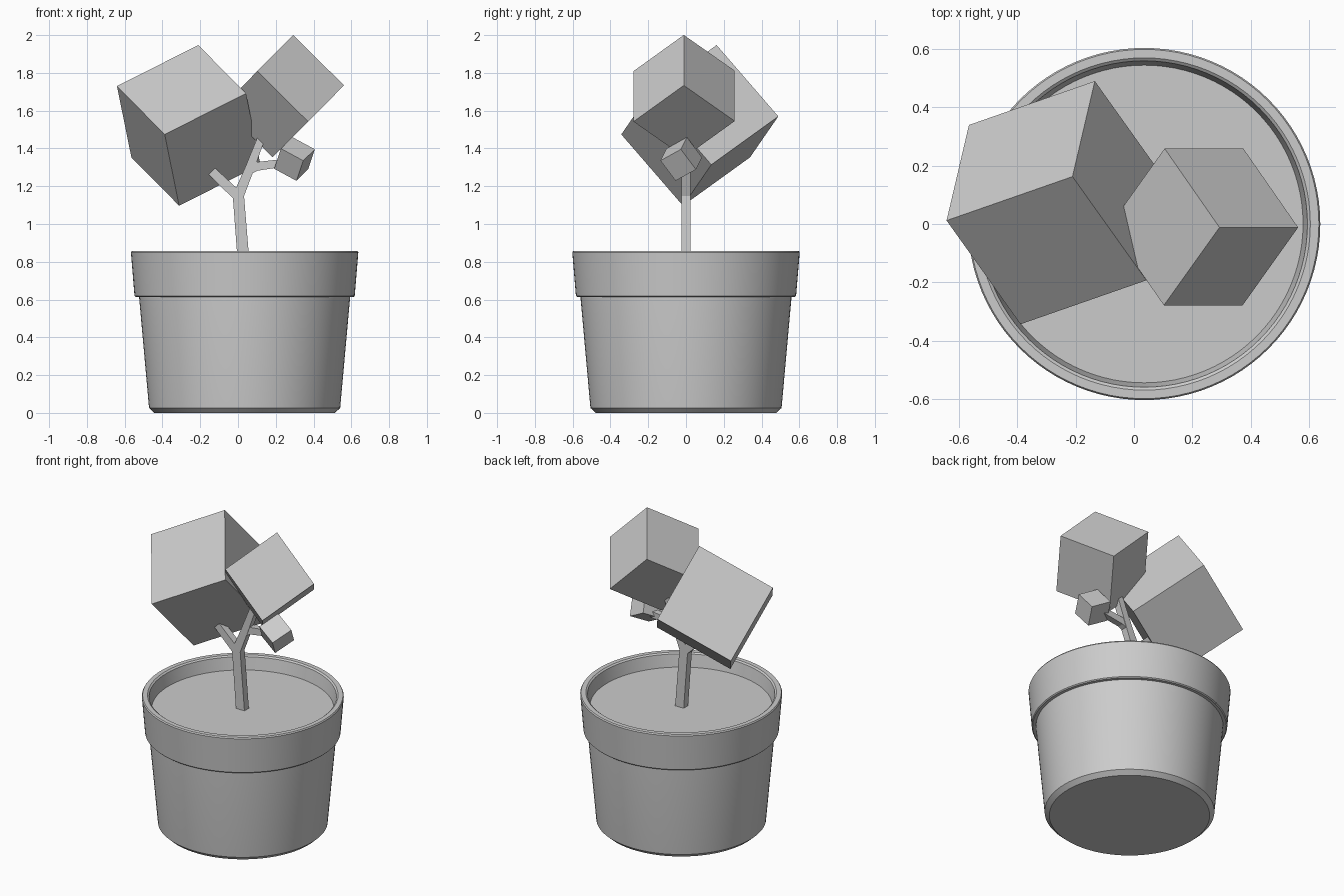
import bpy, bmesh, math
from mathutils import Vector

if "Cube" in bpy.data.objects:
    bpy.data.objects.remove(bpy.data.objects["Cube"])

CX = 0.035  # pot axis


def make_object(name, bm):
    bmesh.ops.recalc_face_normals(bm, faces=bm.faces)
    mesh = bpy.data.meshes.new(name)
    bm.to_mesh(mesh)
    bm.free()
    ob = bpy.data.objects.new(name, mesh)
    bpy.context.collection.objects.link(ob)
    return ob


def lathe(name, profile, steps=96):
    """Spin an (r, z) profile that starts and ends on the axis."""
    bm = bmesh.new()
    verts = [bm.verts.new((CX + r, 0, z)) for r, z in profile]
    edges = [bm.edges.new(p) for p in zip(verts, verts[1:])]
    bmesh.ops.spin(bm, geom=verts + edges, cent=(CX, 0, 0), axis=(0, 0, 1),
                   angle=math.tau, steps=steps)
    bmesh.ops.remove_doubles(bm, verts=bm.verts, dist=1e-4)
    ob = make_object(name, bm)
    bpy.context.view_layer.objects.active = ob
    ob.select_set(True)
    bpy.ops.object.shade_smooth_by_angle(angle=math.radians(25))
    ob.select_set(False)
    return ob


def leaf_cube(name, centre, size, a, b):
    """Cube turned so that two of its edges follow a and b."""
    a = Vector(a).normalized()
    b = Vector(b)
    b = (b - a * a.dot(b)).normalized()
    c = a.cross(b)
    bm = bmesh.new()
    bmesh.ops.create_cube(bm, size=size)
    for v in bm.verts:
        v.co = Vector(centre) + a * v.co.x + b * v.co.y + c * v.co.z
    return make_object(name, bm)


def limb(name, points, half_widths, depth=0.023):
    """Four-sided tapered stem in the xz plane."""
    pts = [Vector((x, 0, z)) for x, z in points]
    bm = bmesh.new()
    rings = []
    for i, (p, h) in enumerate(zip(pts, half_widths)):
        d = (pts[min(i + 1, len(pts) - 1)] - pts[max(i - 1, 0)]).normalized()
        side = Vector((d.z, 0, -d.x)) * h
        deep = Vector((0, depth, 0))
        rings.append([bm.verts.new(p + o) for o in
                      (side + deep, side - deep, -side - deep, -side + deep)])
    for r0, r1 in zip(rings, rings[1:]):
        for k in range(4):
            n = (k + 1) % 4
            bm.faces.new((r0[k], r0[n], r1[n], r1[k]))
    bm.faces.new(rings[0])
    bm.faces.new(rings[-1])
    return make_object(name, bm)


# Flower pot with bevelled foot and thick rim
lathe("pot", [(0, 0), (0.478, 0), (0.506, 0.026), (0.558, 0.605),
              (0.558, 0.614), (0.577, 0.614), (0.583, 0.62),
              (0.602, 0.85), (0.597, 0.858), (0.568, 0.858),
              (0.558, 0.85), (0.538, 0.74), (0, 0.74)])

# Soil
lathe("soil", [(0, 0.75), (0.543, 0.75), (0.543, 0.77), (0, 0.77)])

# Trunk and branches
limb("trunk", [(0.033, 0.755), (0.002, 1.15), (0.06, 1.29), (0.125, 1.46)],
     [0.031, 0.030, 0.024, 0.020])
limb("left_branch", [(0.008, 1.14), (-0.145, 1.285)], [0.027, 0.024])
limb("right_branch", [(0.06, 1.29), (0.10, 1.305), (0.25, 1.325)],
     [0.026, 0.023, 0.020], 0.02)

# Cubic foliage
leaf_cube("large_foliage", (-0.261, 0.073, 1.522), 0.505,
          (0.43, 0.15, 0.217), (0.254, -0.353, -0.254))
leaf_cube("medium_foliage", (0.238, -0.01, 1.677), 0.379,
          (0.27, 0, -0.268), (-0.187, 0.268, -0.187))
leaf_cube("small_foliage", (0.299, -0.025, 1.344), 0.138,
          (0.111, -0.03, -0.06), (0.055, 0.105, 0.06))
